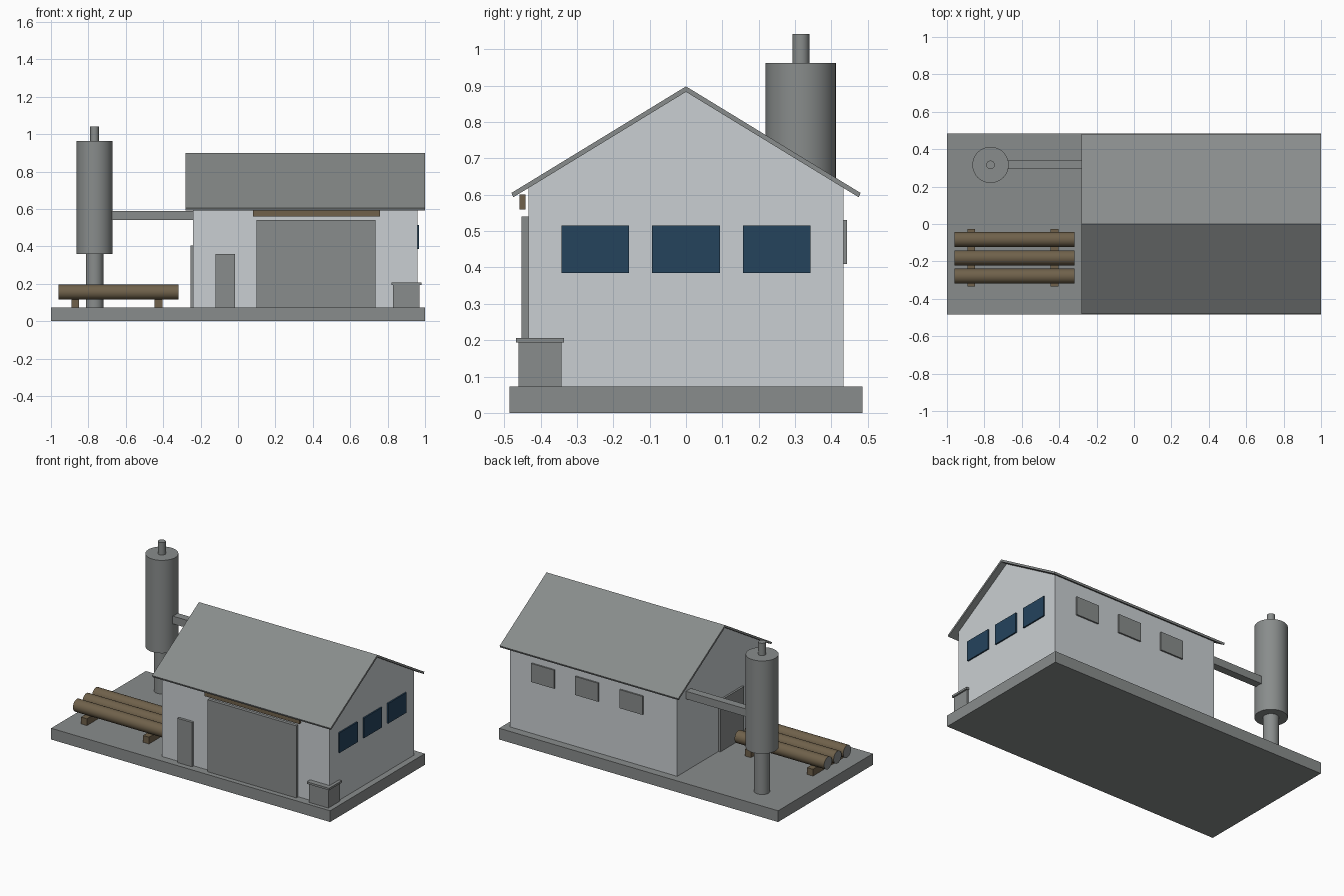
import bpy, bmesh
from mathutils import Matrix, Vector

cube = bpy.data.objects.get("Cube")
if cube:
    bpy.data.objects.remove(cube, do_unlink=True)


def material(name, rgb):
    m = bpy.data.materials.new(name)
    m.use_nodes = True
    m.diffuse_color = (*rgb, 1)
    m.node_tree.nodes["Principled BSDF"].inputs["Base Color"].default_value = (*rgb, 1)
    return m


GREY = material("grey metal", (0.25, 0.265, 0.262))
WALL = material("pale wall", (0.59, 0.625, 0.645))
BLUE = material("dark blue glass", (0.018, 0.057, 0.108))
WOOD = material("brown wood", (0.16, 0.12, 0.07))


def finish(name, bm, *mats):
    bmesh.ops.recalc_face_normals(bm, faces=bm.faces)
    mesh = bpy.data.meshes.new(name)
    bm.to_mesh(mesh)
    bm.free()
    for m in mats:
        mesh.materials.append(m)
    ob = bpy.data.objects.new(name, mesh)
    bpy.context.collection.objects.link(ob)
    return ob


def box(name, x, y, z, mat):
    """Box from (low, high) ranges on each axis."""
    bm = bmesh.new()
    size = [r[1] - r[0] for r in (x, y, z)]
    mid = [(r[0] + r[1]) / 2 for r in (x, y, z)]
    bmesh.ops.create_cube(bm, size=1, matrix=Matrix.Translation(mid) @ Matrix.Diagonal((*size, 1)))
    return finish(name, bm, mat)


def cylinder(name, start, end, radius, side, cap):
    """Smooth cylinder between two points, with its own end colour."""
    a, b = Vector(start), Vector(end)
    axis = b - a
    turn = axis.to_track_quat("Z", "Y").to_matrix().to_4x4()
    bm = bmesh.new()
    bmesh.ops.create_cone(bm, cap_ends=True, segments=32, radius1=radius, radius2=radius,
                          depth=axis.length, matrix=Matrix.Translation((a + b) / 2) @ turn)
    for f in bm.faces:
        is_cap = len(f.verts) > 4
        f.smooth = not is_cap
        f.material_index = int(is_cap)
    ob = finish(name, bm, side, cap)
    bpy.ops.object.select_all(action="DESELECT")
    bpy.context.view_layer.objects.active = ob
    ob.select_set(True)
    bpy.ops.object.shade_smooth_by_angle()
    return ob


def prism(name, profile, x, mat):
    """Extrude a (y, z) profile along x."""
    bm = bmesh.new()
    face = bm.faces.new([bm.verts.new((x[0], y, z)) for y, z in profile])
    new = bmesh.ops.extrude_face_region(bm, geom=[face])["geom"]
    bmesh.ops.translate(bm, vec=(x[1] - x[0], 0, 0),
                        verts=[v for v in new if isinstance(v, bmesh.types.BMVert)])
    return finish(name, bm, mat)


GROUND = 0.073
FRONT = -0.433

# Slab, gabled building and roof
box("base_slab", (-1, 1), (-0.485, 0.485), (0, GROUND), GREY)
prism("building", [(FRONT, GROUND), (-FRONT, GROUND), (-FRONT, 0.62), (0, 0.884), (FRONT, 0.62)],
      (-0.24, 0.96), WALL)
prism("roof", [(-0.475, 0.593), (-0.48, 0.605), (0, 0.898), (0.48, 0.605), (0.475, 0.593), (0, 0.883)],
      (-0.28, 1), GREY)

# Doors and sliding rail
box("sliding_door", (0.1, 0.735), (-0.453, FRONT), (GROUND, 0.54), GREY)
box("door_rail", (0.08, 0.76), (-0.458, -0.441), (0.56, 0.6), WOOD)
box("front_door", (-0.12, -0.015), (-0.45, FRONT), (GROUND, 0.36), GREY)
box("side_door", (-0.253, -0.24), (-0.235, 0.01), (GROUND, 0.405), GREY)

# Windows
for i, y in enumerate((-0.25, 0, 0.25)):
    box(f"gable_window_{i + 1}", (0.96, 0.969), (y - 0.093, y + 0.093), (0.385, 0.515), BLUE)
for i, x in enumerate((0.085, 0.402, 0.718)):
    box(f"back_shutter_{i + 1}", (x - 0.082, x + 0.082), (0.433, 0.443), (0.41, 0.53), GREY)

# Bin at the front corner
box("bin", (0.83, 0.97), (-0.46, -0.342), (GROUND, 0.193), GREY)
box("bin_lid", (0.82, 0.98), (-0.467, -0.336), (0.193, 0.206), GREY)

# Tower with leg, stack and duct to the building
for name, low, high, radius in (("tower_leg", GROUND, 0.36, 0.047),
                                ("tower_tank", 0.36, 0.962, 0.097),
                                ("tower_stack", 0.962, 1.042, 0.023)):
    cylinder(name, (-0.767, 0.316, low), (-0.767, 0.316, high), radius, GREY, GREY)
box("duct", (-0.69, -0.24), (0.293, 0.343), (0.54, 0.59), GREY)

# Logs on two skids
for i, y in enumerate((-0.083, -0.181, -0.279)):
    cylinder(f"log_{i + 1}", (-0.96, y, 0.155), (-0.318, y, 0.155), 0.04, WOOD, GREY)
for i, x in enumerate((-0.87, -0.425)):
    box(f"skid_{i + 1}", (x - 0.021, x + 0.021), (-0.335, -0.027), (GROUND, 0.117), WOOD)
